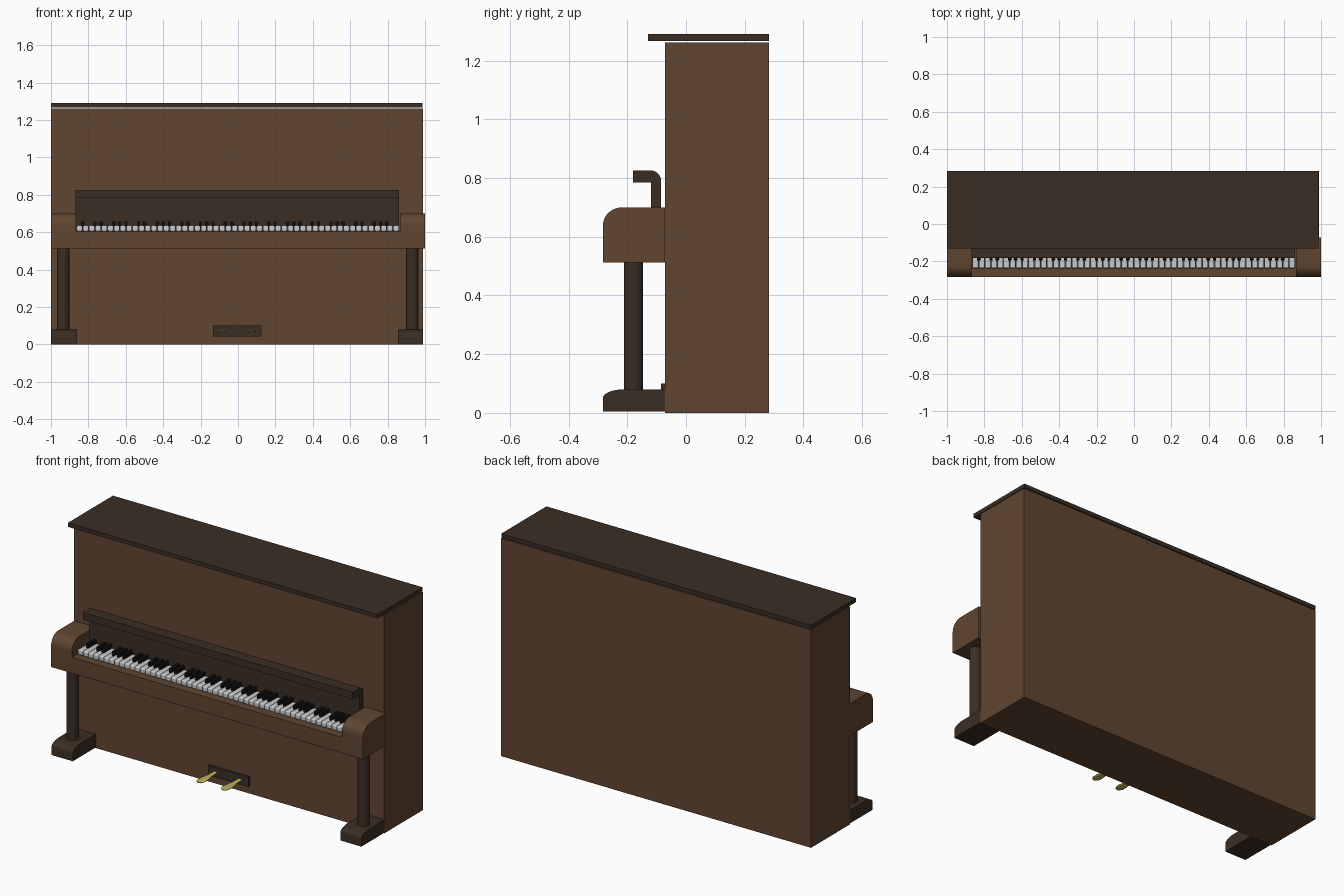
import bpy, bmesh, math

if "Cube" in bpy.data.objects:
    bpy.data.objects.remove(bpy.data.objects["Cube"])


def material(name, rgb):
    m = bpy.data.materials.new(name)
    m.diffuse_color = (*rgb, 1)
    m.use_nodes = True
    m.node_tree.nodes["Principled BSDF"].inputs["Base Color"].default_value = m.diffuse_color
    return m


BROWN = material("brown_wood", (0.115, 0.060, 0.030))
DARK = material("dark_wood", (0.043, 0.027, 0.017))
IVORY = material("ivory", (0.65, 0.65, 0.65))
BLACK = material("black", (0.006, 0.006, 0.006))
BRASS = material("brass", (0.50, 0.44, 0.11))


def finish(name, bm, mat, bevel=0.0, smooth=False):
    bmesh.ops.recalc_face_normals(bm, faces=bm.faces)
    me = bpy.data.meshes.new(name)
    bm.to_mesh(me)
    bm.free()
    ob = bpy.data.objects.new(name, me)
    bpy.context.collection.objects.link(ob)
    me.materials.append(mat)
    if bevel:
        b = ob.modifiers.new("bevel", "BEVEL")
        b.width, b.segments = bevel, 3
    if smooth:
        bpy.ops.object.select_all(action="DESELECT")
        ob.select_set(True)
        bpy.context.view_layer.objects.active = ob
        bpy.ops.object.shade_smooth_by_angle(angle=math.radians(35))
    return ob


def add_box(bm, x0, x1, y0, y1, z0, z1):
    for v in bmesh.ops.create_cube(bm, size=1)["verts"]:
        v.co.x = x0 if v.co.x < 0 else x1
        v.co.y = y0 if v.co.y < 0 else y1
        v.co.z = z0 if v.co.z < 0 else z1


def box(name, mat, *dims):
    bm = bmesh.new()
    add_box(bm, *dims)
    return finish(name, bm, mat)


def profile(name, mat, pts, x0, x1):
    """Extrude a (y, z) outline from x0 to x1."""
    bm = bmesh.new()
    f = bm.faces.new([bm.verts.new((x0, y, z)) for y, z in pts])
    ext = bmesh.ops.extrude_face_region(bm, geom=[f])["geom"]
    for v in ext:
        if isinstance(v, bmesh.types.BMVert):
            v.co.x = x1
    return finish(name, bm, mat, smooth=True)


def arc(cy, cz, ry, rz, a0, a1, n=10):
    return [(cy + ry * math.cos(math.radians(a0 + (a1 - a0) * i / n)),
             cz + rz * math.sin(math.radians(a0 + (a1 - a0) * i / n))) for i in range(n + 1)]


# Case, lid and keybed
box("case", BROWN, -1, 0.988, -0.072, 0.283, 0, 1.262)
box("lid", DARK, -1, 0.986, -0.13, 0.283, 1.267, 1.29)
box("keybed", BROWN, -0.867, 0.866, -0.283, -0.072, 0.513, 0.604)

# Cheek arms, legs and feet on both ends
arm = [(-0.072, 0.70), (-0.072, 0.513), (-0.283, 0.513)] + arc(-0.218, 0.638, 0.065, 0.062, 180, 90)
foot = [(-0.072, 0.08), (-0.072, 0.004), (-0.283, 0.004)] + arc(-0.213, 0.05, 0.07, 0.03, 180, 90)
for side, ax, fx, lx in (("left", (-1, -0.867), (-0.998, -0.861), -0.934),
                         ("right", (0.866, 1), (0.855, 0.989), 0.931)):
    profile(side + "_arm", BROWN, arm, *ax)
    profile(side + "_foot", DARK, foot, *fx)
    bm = bmesh.new()
    bmesh.ops.create_cone(bm, cap_ends=True, segments=32, radius1=0.033, radius2=0.033, depth=0.435)
    bmesh.ops.translate(bm, verts=bm.verts, vec=(lx, -0.179, 0.2965))
    finish(side + "_leg", bm, DARK, smooth=True)

# Fallboard with folded-over top lip
fall = [(-0.12, 0.60), (-0.12, 0.785), (-0.181, 0.785), (-0.181, 0.826)]
fall += arc(-0.121, 0.79, 0.036, 0.036, 90, 0) + [(-0.085, 0.60)]
profile("fallboard", DARK, fall, -0.868, 0.862)

# Keys: 52 white, black ones placed by the octave pattern starting on A
X0, PITCH = -0.864, 1.726 / 52
white, black = bmesh.new(), bmesh.new()
for i in range(52):
    x = X0 + i * PITCH
    add_box(white, x + 0.001, x + PITCH - 0.001, -0.237, -0.119, 0.604, 0.635)
    if i < 51 and i % 7 in (0, 2, 3, 5, 6):
        xb = x + PITCH
        add_box(black, xb - 0.009, xb + 0.009, -0.194, -0.119, 0.625, 0.658)
finish("white_keys", white, IVORY, bevel=0.007, smooth=True)
finish("black_keys", black, BLACK, bevel=0.003, smooth=True)

# Pedal plate and pedals lofted from flattened rings
box("pedal_plate", DARK, -0.133, 0.126, -0.085, -0.07, 0.043, 0.10)
stations = [(-0.08, 0.013, 0.005), (-0.13, 0.014, 0.005), (-0.165, 0.020, 0.006),
            (-0.195, 0.025, 0.006), (-0.22, 0.024, 0.006), (-0.235, 0.016, 0.005), (-0.241, 0.006, 0.003)]
for side, px in (("left", -0.086), ("right", 0.072)):
    bm = bmesh.new()
    rings = [[bm.verts.new((px + w * math.cos(k * math.tau / 16), y, 0.072 + h * math.sin(k * math.tau / 16)))
              for k in range(16)] for y, w, h in stations]
    for a, b in zip(rings, rings[1:]):
        for k in range(16):
            bm.faces.new((a[k], a[(k + 1) % 16], b[(k + 1) % 16], b[k]))
    bm.faces.new(rings[0])
    bm.faces.new(rings[-1])
    finish(side + "_pedal", bm, BRASS, smooth=True)
